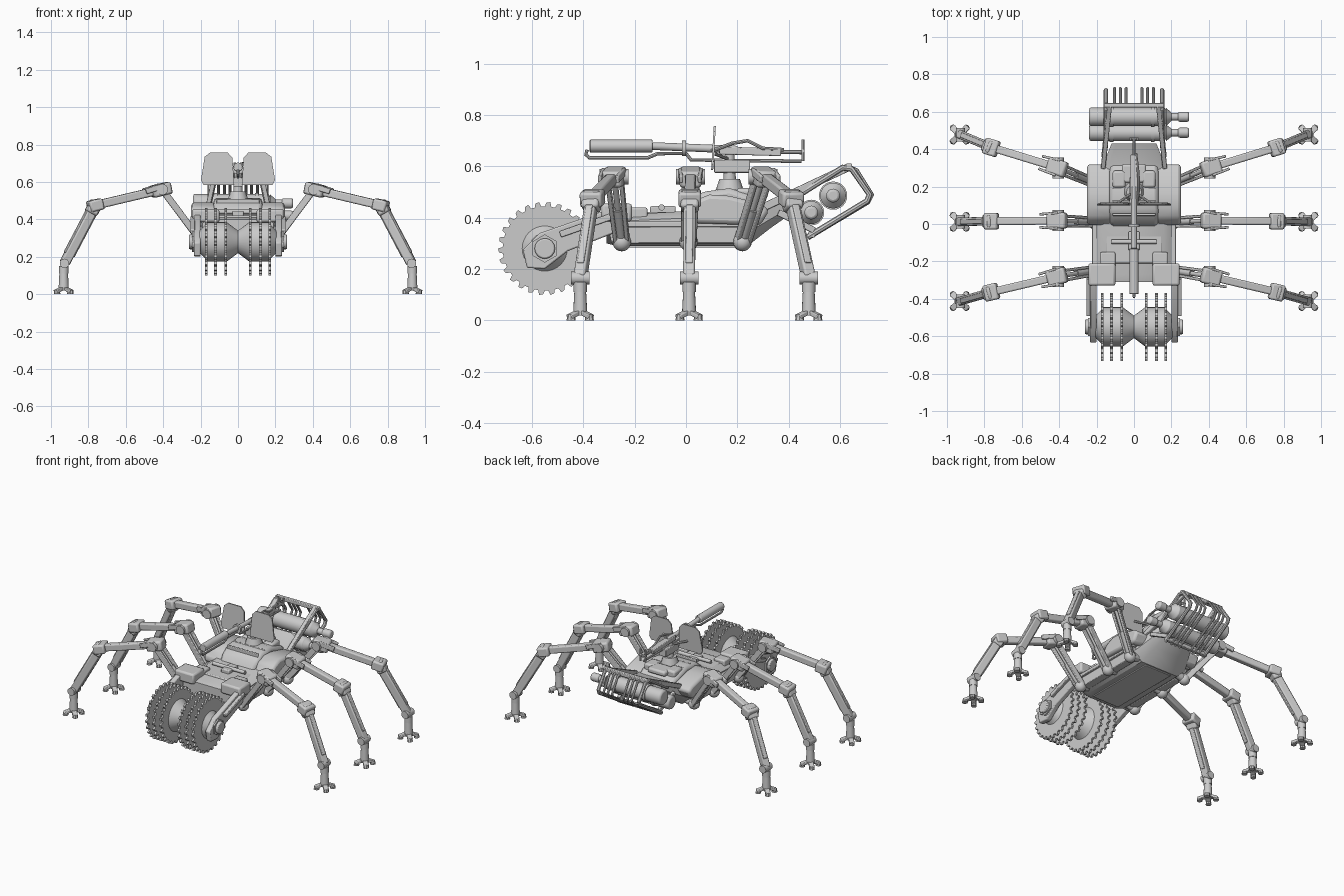
import bpy, bmesh, math
from mathutils import Vector, Matrix

cube = bpy.data.objects.get("Cube")
if cube:
    bpy.data.objects.remove(cube, do_unlink=True)

metal = bpy.data.materials.new("grey_metal")
metal.use_nodes = True
grey = (0.6, 0.6, 0.6, 1)
metal.diffuse_color = grey
for node in metal.node_tree.nodes:
    if node.type == 'BSDF_PRINCIPLED':
        node.inputs["Base Color"].default_value = grey


def finish(name, me, bevel=0.0):
    me.materials.clear()
    me.materials.append(metal)
    me.polygons.foreach_set("use_smooth", [True] * len(me.polygons))
    me.set_sharp_from_angle(angle=math.radians(35))
    ob = bpy.data.objects.new(name, me)
    bpy.context.collection.objects.link(ob)
    if bevel:
        mod = ob.modifiers.new("Bevel", 'BEVEL')
        mod.width = bevel
        mod.segments = 2
    return ob


def from_bm(name, bm, bevel=0.0):
    bmesh.ops.recalc_face_normals(bm, faces=bm.faces)
    me = bpy.data.meshes.new(name)
    bm.to_mesh(me)
    bm.free()
    return finish(name, me, bevel)


def along(a, b):
    a, b = Vector(a), Vector(b)
    turn = (b - a).to_track_quat('Z', 'Y').to_matrix().to_4x4()
    return Matrix.Translation((a + b) / 2) @ turn, (b - a).length


def rod(name, a, b, r, r2=None, sides=16, bevel=0.0):
    m, length = along(a, b)
    bm = bmesh.new()
    bmesh.ops.create_cone(bm, cap_ends=True, segments=sides, radius1=r,
                          radius2=r if r2 is None else r2, depth=length, matrix=m)
    return from_bm(name, bm, bevel)


def beam(name, a, b, w, h, bevel=0.004):
    m, length = along(a, b)
    bm = bmesh.new()
    bmesh.ops.create_cube(bm, size=1, matrix=m @ Matrix.Diagonal((w, h, length, 1)))
    return from_bm(name, bm, bevel)


def box(name, loc, size, bevel=0.006):
    bm = bmesh.new()
    bmesh.ops.create_cube(bm, size=1, matrix=Matrix.Translation(loc) @ Matrix.Diagonal((*size, 1)))
    return from_bm(name, bm, bevel)


def ball(name, loc, r):
    bm = bmesh.new()
    bmesh.ops.create_uvsphere(bm, u_segments=16, v_segments=10, radius=r,
                              matrix=Matrix.Translation(loc))
    return from_bm(name, bm)


def loft(name, rings, bevel=0.0):
    bm = bmesh.new()
    loops = [[bm.verts.new(p) for p in ring] for ring in rings]
    n = len(loops[0])
    for one, two in zip(loops, loops[1:]):
        for i in range(n):
            bm.faces.new((one[i], one[(i + 1) % n], two[(i + 1) % n], two[i]))
    bm.faces.new(loops[0])
    bm.faces.new(loops[-1])
    return from_bm(name, bm, bevel)


def plate(name, yz, x0, x1, bevel=0.0):
    return loft(name, [[(x, y, z) for y, z in yz] for x in (x0, x1)], bevel)


def tube(name, pts, r):
    cu = bpy.data.curves.new(name + "_path", 'CURVE')
    cu.dimensions = '3D'
    cu.bevel_depth = r
    cu.bevel_resolution = 2
    cu.use_fill_caps = True
    sp = cu.splines.new('POLY')
    sp.points.add(len(pts) - 1)
    for p, co in zip(sp.points, pts):
        p.co = (*co, 1)
    tmp = bpy.data.objects.new(name + "_path", cu)
    me = bpy.data.meshes.new_from_object(tmp)
    bpy.data.objects.remove(tmp)
    return finish(name, me)


# Hull: armoured tub tapering up into the tail
def hull_ring(y, wb, wt, z0, z1):
    mid, top = z0 + (z1 - z0) * 0.35, z0 + (z1 - z0) * 0.8
    half = [(wb, z0), (wt, mid), (wt, top), (wt * 0.8, z1)]
    return [(x, y, z) for x, z in half] + [(-x, y, z) for x, z in reversed(half)]


loft("hull", [hull_ring(-0.31, 0.12, 0.19, 0.30, 0.40), hull_ring(-0.27, 0.14, 0.2, 0.29, 0.41),
              hull_ring(0.24, 0.14, 0.2, 0.29, 0.44), hull_ring(0.33, 0.11, 0.16, 0.36, 0.46),
              hull_ring(0.43, 0.09, 0.12, 0.43, 0.50)])
box("belly_plate", (0, -0.02, 0.289), (0.2, 0.5, 0.012), 0.003)
box("deck_panel", (0, -0.1, 0.412), (0.3, 0.22, 0.02))
rod("deck_bar", (-0.12, -0.095, 0.44), (0.12, -0.095, 0.44), 0.012)
box("deck_pedestal", (0, -0.09, 0.43), (0.06, 0.1, 0.03))

# Engine block and seat in the middle
plate("engine_cowl", [(-0.02, 0.41), (0.01, 0.46), (0.06, 0.5), (0.17, 0.515), (0.28, 0.48),
                      (0.35, 0.43)], -0.13, 0.13, 0.02)
for y in (0.05, 0.12, 0.19):
    box("cowl_rib", (0, y, 0.495), (0.23, 0.012, 0.03), 0.004)
box("gunner_seat", (0, 0.27, 0.495), (0.13, 0.1, 0.035), 0.012)
rod("turret_base", (0, 0.17, 0.49), (0, 0.17, 0.55), 0.06, 0.04)

for s in (-1, 1):
    # Side cowls, skirts and front housings
    plate("side_cowl", [(-0.01, 0.41), (0.03, 0.465), (0.09, 0.49), (0.17, 0.485), (0.29, 0.455),
                        (0.325, 0.43), (0.29, 0.37), (0.0, 0.38)], s * 0.12, s * 0.25, 0.018)
    plate("side_skirt", [(-0.3, 0.345), (-0.29, 0.3), (0.19, 0.3), (0.25, 0.35), (0.25, 0.365),
                         (-0.3, 0.365)], s * 0.16, s * 0.212, 0.004)
    beam("side_rail", (s * 0.21, -0.27, 0.375), (s * 0.21, 0.26, 0.375), 0.03, 0.022)
    box("front_housing", (s * 0.172, -0.27, 0.42), (0.145, 0.12, 0.07), 0.012)
    box("rear_housing", (s * 0.14, -0.2, 0.41), (0.08, 0.1, 0.06), 0.008)
    box("cowl_vent", (s * 0.08, 0.24, 0.49), (0.07, 0.09, 0.05), 0.012)

    # Saw arms and their end bosses
    plate("saw_arm", [(-0.635, 0.275), (-0.57, 0.34), (-0.31, 0.43), (-0.27, 0.41), (-0.28, 0.34),
                      (-0.46, 0.27), (-0.55, 0.2), (-0.62, 0.205)], s * 0.2, s * 0.235, 0.006)
    beam("saw_arm_rib", (s * 0.24, -0.49, 0.335), (s * 0.24, -0.29, 0.405), 0.03, 0.025)
    rod("saw_boss", (s * 0.19, -0.55, 0.28), (s * 0.262, -0.55, 0.28), 0.04, bevel=0.006)
    rod("boss_rim", (s * 0.23, -0.55, 0.28), (s * 0.245, -0.55, 0.28), 0.055, sides=6)

    # Spool drum
    rod("drum_cone", (0, -0.55, 0.28), (s * 0.06, -0.55, 0.28), 0.06, 0.105, 32)
    rod("drum", (s * 0.06, -0.55, 0.28), (s * 0.175, -0.55, 0.28), 0.105, sides=32)
    rod("drum_end", (s * 0.175, -0.55, 0.28), (s * 0.205, -0.55, 0.28), 0.09, 0.06, 32)

    # Toothed saw blades
    teeth = 26
    rim = []
    for i in range(teeth):
        for part, r in ((0, 0.182), (0.35, 0.179), (0.5, 0.164), (0.85, 0.164)):
            t = 2 * math.pi * (i + part) / teeth
            rim.append((-0.55 + r * math.cos(t), 0.28 + r * math.sin(t)))
    for x in (0.066, 0.12, 0.17):
        plate("saw_blade", rim, s * x - 0.007, s * x + 0.007)

    # Rear frame and rack bars
    beam("rack_rail", (s * 0.165, 0.3, 0.44), (s * 0.13, 0.635, 0.598), 0.025, 0.03)
    beam("rack_brace", (s * 0.165, 0.36, 0.42), (s * 0.15, 0.5, 0.35), 0.02, 0.025)
    tube("rack_side_tube", [(s * 0.15, 0.41, 0.47), (s * 0.15, 0.61, 0.595), (s * 0.15, 0.645, 0.59),
                            (s * 0.15, 0.715, 0.49), (s * 0.15, 0.705, 0.465),
                            (s * 0.15, 0.475, 0.325)], 0.012)
    for x in (0.042, 0.073, 0.104):
        tube("rack_bar", [(s * x, 0.63, 0.6), (s * x, 0.665, 0.585), (s * x, 0.725, 0.49),
                          (s * x, 0.71, 0.46), (s * x, 0.475, 0.32)], 0.008)

    # Gun shields
    shield = [(0.02, 0.585), (0.03, 0.73), (0.055, 0.757), (0.15, 0.757), (0.178, 0.735),
              (0.198, 0.61), (0.185, 0.585)]
    loft("gun_shield", [[(s * x, y + (z - 0.67) * 0.06, z) for x, z in shield]
                        for y in (0.103, 0.111)])
    rod("shield_strut", (s * 0.02, 0.16, 0.63), (s * 0.09, 0.11, 0.65), 0.007, sides=8)
    rod("gun_grip", (s * 0.018, 0.455, 0.62), (s * 0.018, 0.455, 0.705), 0.006, sides=8)

for y, z in ((0.635, 0.598), (0.49, 0.335)):
    beam("rack_crossbar", (-0.16, y, z), (0.16, y, z), 0.025, 0.025)

# Gas cylinders carried in the rack
for y, z, r in ((0.488, 0.42, 0.045), (0.573, 0.486, 0.05)):
    rod("tank", (-0.24, y, z), (0.17, y, z), r, sides=24, bevel=0.012)
    rod("tank_shoulder", (0.17, y, z), (0.2, y, z), r, 0.022, 24)
    rod("tank_neck", (0.2, y, z), (0.24, y, z), 0.02)
    rod("tank_cap", (0.235, y, z), (0.295, y, z), 0.027, bevel=0.01)
    for x in (-0.12, 0.1):
        rod("tank_strap", (x - 0.01, y, z), (x + 0.01, y, z), r + 0.005, sides=24)

# Gun
rod("gun_post", (0, 0.17, 0.54), (0, 0.17, 0.66), 0.025, 0.018)
beam("gun_cradle", (0, 0.11, 0.6), (0, 0.25, 0.6), 0.05, 0.05)
rod("gun_barrel", (0, -0.375, 0.679), (0, -0.13, 0.679), 0.025, bevel=0.004)
rod("gun_inner_barrel", (0, -0.13, 0.679), (0, 0.2, 0.665), 0.015)
beam("gun_receiver", (0, 0.13, 0.662), (0, 0.37, 0.655), 0.04, 0.03)
rod("gun_rear_rod", (0, 0.36, 0.656), (0, 0.46, 0.655), 0.008, sides=8)
tube("gun_lower_tube", [(0, -0.385, 0.665), (0, -0.39, 0.645), (0, -0.375, 0.633), (0, -0.15, 0.633),
                        (0, -0.11, 0.65), (0, 0.0, 0.65), (0, 0.02, 0.625), (0, 0.45, 0.62)], 0.007)
tube("gun_hose", [(0.015, 0.1, 0.66), (0.025, 0.18, 0.69), (0.025, 0.24, 0.7), (0.02, 0.3, 0.67),
                  (0.01, 0.38, 0.665)], 0.007)
rod("gun_clamp", (0, -0.015, 0.67), (0, 0.0, 0.67), 0.03)
rod("grip_bar", (-0.025, 0.455, 0.66), (0.025, 0.455, 0.66), 0.007, sides=8)


# Legs: hip struts, upper beam, shin, ankle and clawed foot
def leg(s, hip_y, top_y, knee_y, foot_y):
    hip, top = Vector((s * 0.215, hip_y, 0.305)), Vector((s * 0.405, top_y, 0.56))
    knee, ankle = Vector((s * 0.765, knee_y, 0.475)), Vector((s * 0.928, foot_y, 0.165))
    side = Vector((0, 1, 0))
    ball("hip_joint", hip, 0.036)
    rod("hip_axle", hip - Vector((s * 0.07, 0, -0.02)), hip, 0.025)
    for k in (-1, 1):
        beam("hip_strut", hip + side * k * 0.022, top + side * k * 0.027, 0.016, 0.036)
    rod("hip_piston", hip, top, 0.012)
    rod("hip_piston_sleeve", hip, hip.lerp(top, 0.5), 0.018)
    # Upper joint with hooked cover
    out = (knee - top).normalized()
    beam("upper_joint", top - out * 0.045, top + out * 0.06, 0.085, 0.065, 0.012)
    rod("upper_joint_pin", top - side * 0.056, top + side * 0.056, 0.03)
    cross = out.cross(Vector((0, 0, 1))).normalized()
    for k in (-1, 1):
        beam("joint_hook", top + cross * k * 0.042 + Vector((0, 0, 0.02)),
             top + out * 0.1 + cross * k * 0.035 + Vector((0, 0, 0.012)), 0.014, 0.03)
    beam("upper_leg", top + out * 0.03, knee, 0.042, 0.045, 0.008)
    # Knee
    down = (ankle - knee).normalized()
    beam("knee_joint", knee - out * 0.04, knee + out * 0.035, 0.088, 0.06, 0.01)
    beam("knee_cover", knee - down * 0.025, knee + down * 0.05, 0.07, 0.06, 0.01)
    beam("shin", knee, ankle, 0.046, 0.05, 0.008)
    beam("shin_guard", knee.lerp(ankle, 0.12), knee.lerp(ankle, 0.85), 0.028, 0.062)
    # Ankle and foot
    rod("ankle_pin", ankle - side * 0.036, ankle + side * 0.036, 0.025)
    foot = Vector((s * 0.932, foot_y, 0))
    rod("ankle_column", foot + Vector((0, 0, 0.02)), foot + Vector((0, 0, 0.13)), 0.028, 0.022)
    rod("ankle_collar", foot + Vector((0, 0, 0.11)), foot + Vector((0, 0, 0.15)), 0.026)
    for i in range(4):
        a = math.pi / 4 + i * math.pi / 2
        d = Vector((math.cos(a), math.sin(a), 0))
        beam("toe", foot + d * 0.015 + Vector((0, 0, 0.03)), foot + d * 0.06 + Vector((0, 0, 0.014)),
             0.032, 0.018)
        rod("toe_tip", foot + d * 0.05, foot + d * 0.05 + Vector((0, 0, 0.022)), 0.018, 0.014, 8)


for s in (-1, 1):
    leg(s, -0.25, -0.28, -0.365, -0.412)
    leg(s, 0.01, 0.018, 0.015, 0.012)
    leg(s, 0.22, 0.30, 0.41, 0.478)
